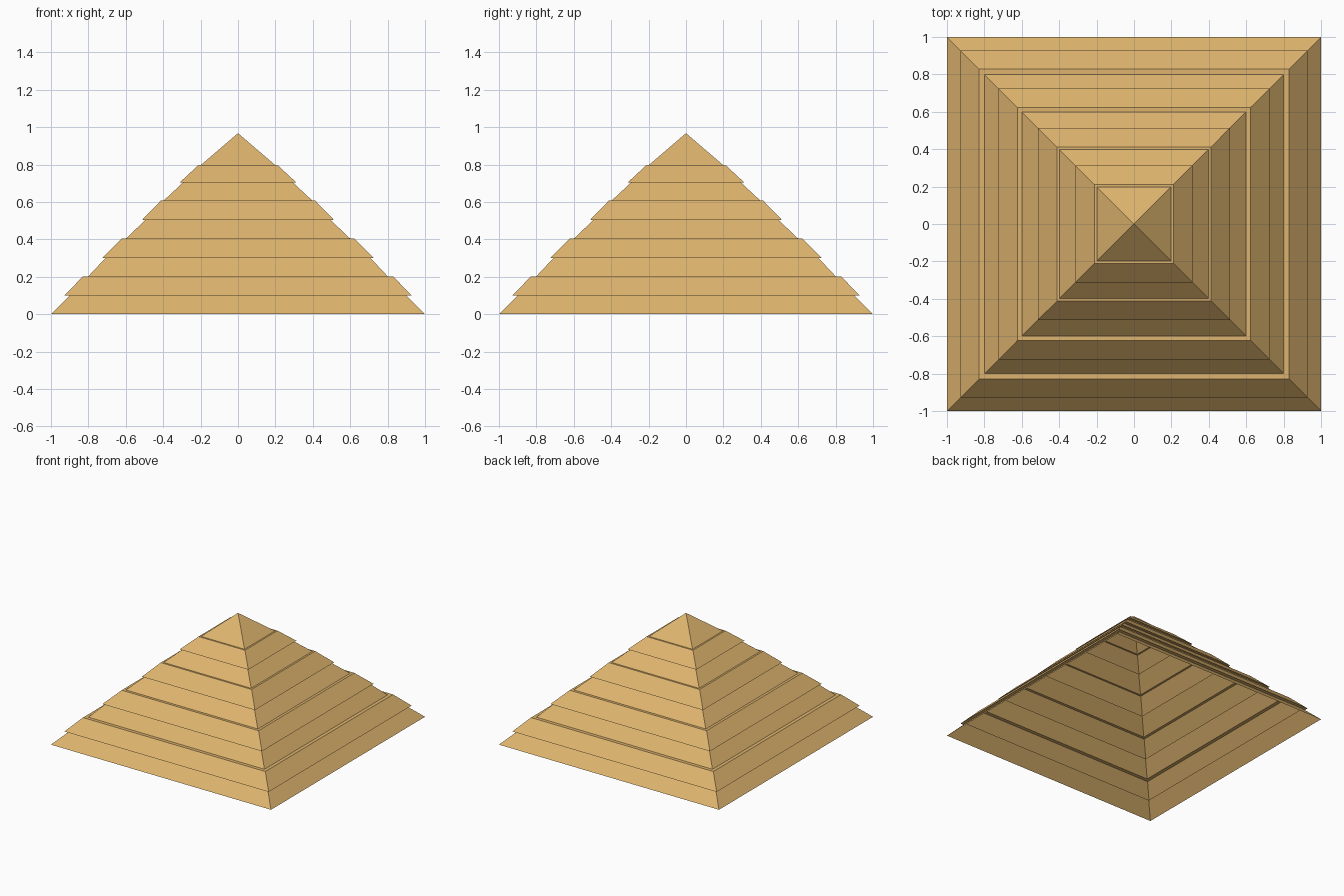
import bpy, bmesh

if "Cube" in bpy.data.objects:
    bpy.data.objects.remove(bpy.data.objects["Cube"])

# One sandstone colour
stone = bpy.data.materials.new("sandstone")
stone.diffuse_color = (0.73, 0.456, 0.156, 1)
stone.use_nodes = True
stone.node_tree.nodes["Principled BSDF"].inputs["Base Color"].default_value = stone.diffuse_color

# Square ring sizes (half width, height) from the open base up
profile = [(1.0, 0.0), (0.90, 0.10)]
steps = [(0.928, 0.829, 0.80, 0.10), (0.725, 0.622, 0.60, 0.302),
         (0.514, 0.413, 0.398, 0.503), (0.312, 0.211, 0.198, 0.704)]
for i, (lip, ledge, inner, z) in enumerate(steps):
    top = (0.203, 0.404, 0.607, 0.798)[i]
    if i:
        profile.append((lip - 0.018, z))       # top of the sloping course
    profile += [(lip, z), (ledge, top), (inner, top)]  # overhanging course, ledge
APEX = 0.968

# Stepped shell, open underneath
bm = bmesh.new()
rings = [[bm.verts.new((sx * r, sy * r, z))
          for sx, sy in ((-1, -1), (1, -1), (1, 1), (-1, 1))] for r, z in profile]
for lower, upper in zip(rings, rings[1:]):
    for k in range(4):
        n = (k + 1) % 4
        bm.faces.new((lower[k], lower[n], upper[n], upper[k]))

# Pointed cap
tip = bm.verts.new((0, 0, APEX))
for k in range(4):
    bm.faces.new((rings[-1][k], rings[-1][(k + 1) % 4], tip))

mesh = bpy.data.meshes.new("stepped_pyramid")
bm.to_mesh(mesh)
bm.free()
mesh.materials.append(stone)
bpy.context.collection.objects.link(bpy.data.objects.new("stepped_pyramid", mesh))
